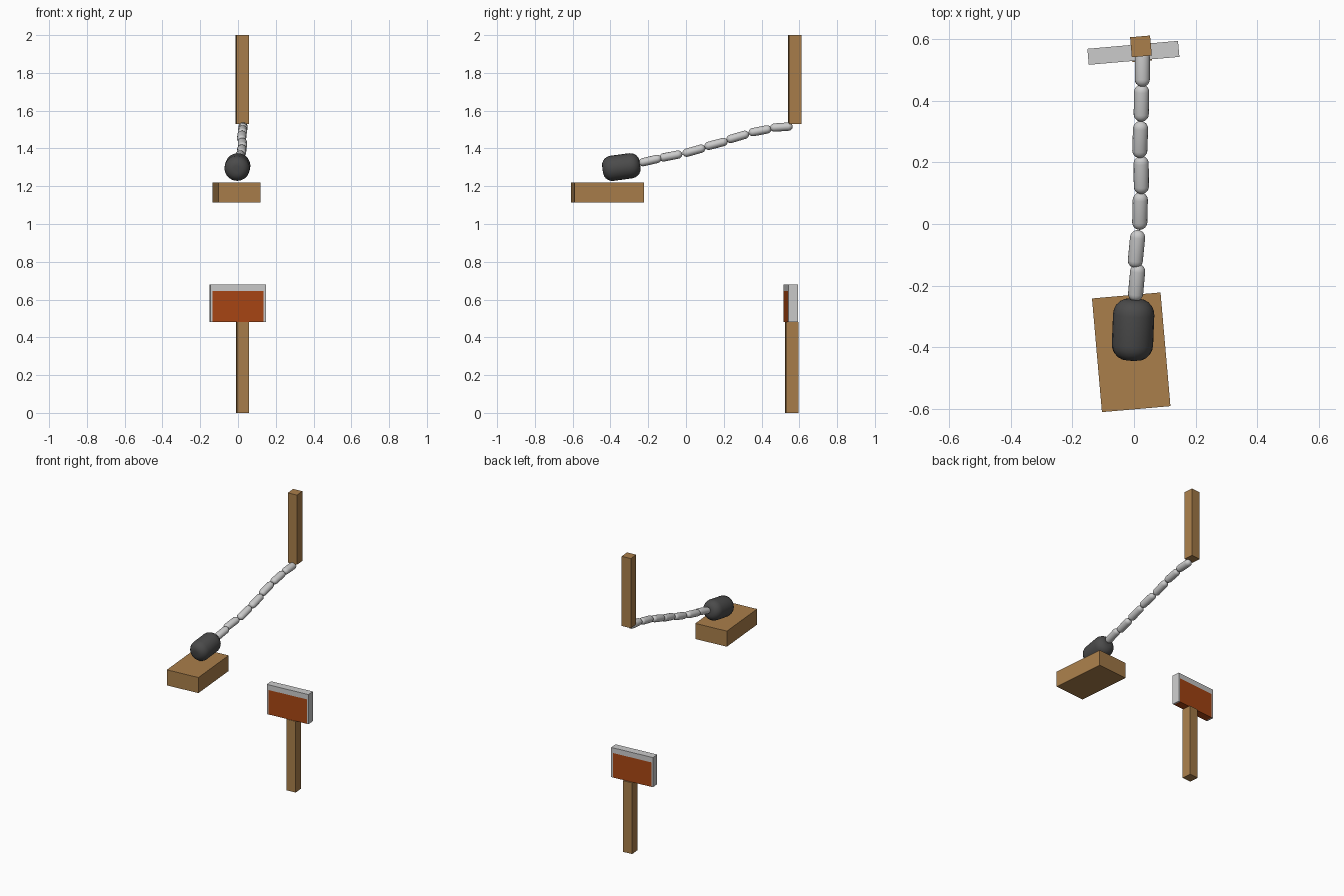
import bpy, bmesh, math
from mathutils import Vector, Matrix

if "Cube" in bpy.data.objects:
    bpy.data.objects.remove(bpy.data.objects["Cube"])

YAW = math.radians(5)


def material(name, rgb):
    m = bpy.data.materials.new(name)
    m.diffuse_color = (*rgb, 1)
    m.use_nodes = True
    m.node_tree.nodes["Principled BSDF"].inputs["Base Color"].default_value = m.diffuse_color
    return m


wood = material("wood", (0.40, 0.21, 0.07))
red = material("rust_red", (0.40, 0.062, 0.007))
iron = material("dark_iron", (0.07, 0.07, 0.07))


def finish(bm, name, mat, smooth=False):
    bmesh.ops.recalc_face_normals(bm, faces=bm.faces)
    me = bpy.data.meshes.new(name)
    bm.to_mesh(me)
    bm.free()
    ob = bpy.data.objects.new(name, me)
    bpy.context.collection.objects.link(ob)
    if mat:
        me.materials.append(mat)
    if smooth:
        bpy.ops.object.select_all(action='DESELECT')
        ob.select_set(True)
        bpy.context.view_layer.objects.active = ob
        bpy.ops.object.shade_smooth_by_angle(angle=math.radians(40))
    return ob


def box(name, center, size, z0, z1, mat=None, offset=0):
    """Yawed box; offset shifts it sideways along its own x axis."""
    bm = bmesh.new()
    bmesh.ops.create_cube(bm, size=1)
    m = (Matrix.Translation((*center, (z0 + z1) / 2)) @ Matrix.Rotation(YAW, 4, 'Z')
         @ Matrix.Translation((offset, 0, 0)) @ Matrix.Diagonal((*size, z1 - z0, 1)))
    bmesh.ops.transform(bm, matrix=m, verts=bm.verts)
    return finish(bm, name, mat)


def capsule(name, a, b, ru, rv, cap, flat=0.0, mat=None, sides=16, steps=5):
    """Rounded cylinder from a to b; ru sideways radius, rv upright radius."""
    a, b = Vector(a), Vector(b)
    d = (b - a).normalized()
    side = d.cross(Vector((0, 0, 1))).normalized()
    up = side.cross(d)
    angles = [math.pi / 2 * i / steps for i in range(steps + 1)]
    half = [(cap * (1 - math.sin(t)), flat + (1 - flat) * math.cos(t)) for t in reversed(angles)]
    length = (b - a).length
    profile = half + [(length - s, r) for s, r in reversed(half)]
    bm = bmesh.new()
    rings = []
    for s, r in profile:
        r = max(r, 0.02)
        rings.append([bm.verts.new(a + d * s
                                   + side * ru * r * math.cos(2 * math.pi * k / sides)
                                   + up * rv * r * math.sin(2 * math.pi * k / sides))
                      for k in range(sides)])
    for p, q in zip(rings, rings[1:]):
        for k in range(sides):
            j = (k + 1) % sides
            bm.faces.new((p[k], p[j], q[j], q[k]))
    bm.faces.new(rings[0])
    bm.faces.new(rings[-1])
    return finish(bm, name, mat, True)


# Posts and platform
box("upper_post", (0.0225, 0.576), (0.065, 0.065), 1.53, 2.0, wood)
box("lower_post", (0.024, 0.560), (0.065, 0.065), 0.0, 0.48, wood)
box("platform", (-0.009, -0.416), (0.223, 0.37), 1.115, 1.22, wood)

# Sign: red panel inside a grey frame open at the bottom
sign = (-0.002, 0.555)
box("sign_panel", sign, (0.272, 0.052), 0.48, 0.645, red)
box("sign_frame_top", sign, (0.295, 0.052), 0.645, 0.68)
for label, s in (("left", -1), ("right", 1)):
    box("sign_frame_" + label, sign, (0.0115, 0.052), 0.48, 0.645, offset=s * 0.14175)

# Chain links, end to end
links = [
    ((0.027, 0.565, 1.517), (0.027, 0.445, 1.509)),
    ((0.025, 0.452, 1.505), (0.023, 0.332, 1.482)),
    ((0.022, 0.333, 1.479), (0.018, 0.215, 1.444)),
    ((0.023, 0.220, 1.440), (0.024, 0.098, 1.408)),
    ((0.021, 0.102, 1.405), (0.018, -0.018, 1.371)),
    ((0.014, -0.020, 1.372), (0.002, -0.142, 1.348)),
    ((0.014, -0.130, 1.350), (0.003, -0.250, 1.322)),
]
for i, (a, b) in enumerate(links):
    capsule(f"chain_link_{i + 1}", a, b, 0.0245, 0.022, 0.024)

# Swinging weight on the platform
capsule("weight", (0.001, -0.244, 1.315), (-0.007, -0.441, 1.288),
        0.067, 0.067, 0.05, 0.3, iron, sides=20)
